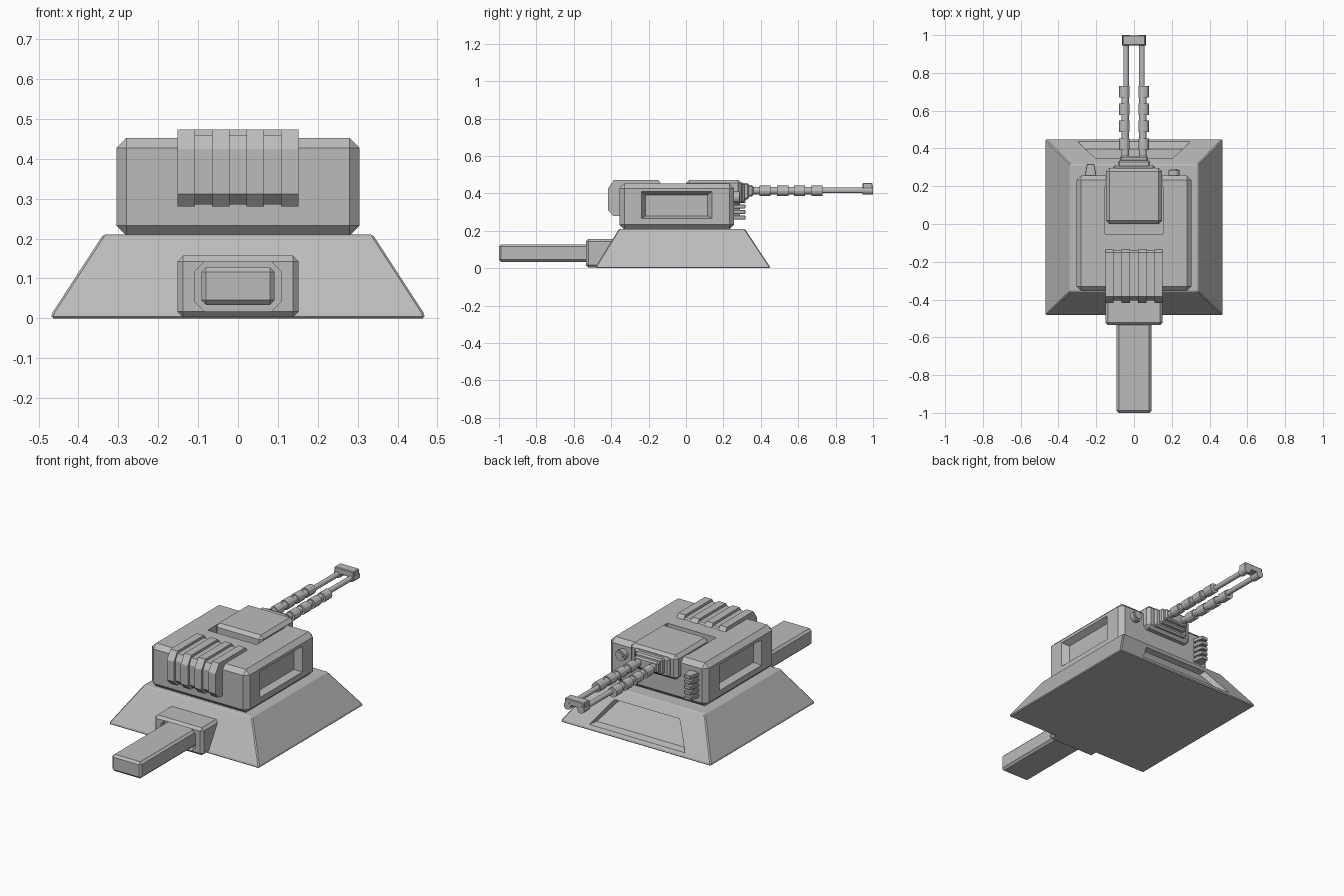
import bpy, bmesh, math
from mathutils import Matrix

if "Cube" in bpy.data.objects:
    bpy.data.objects.remove(bpy.data.objects["Cube"])

metal = bpy.data.materials.new("plain grey metal")
metal.diffuse_color = (0.5, 0.5, 0.5, 1)
metal.use_nodes = True
metal.node_tree.nodes["Principled BSDF"].inputs["Base Color"].default_value = metal.diffuse_color


def finish(name, bm):
    bmesh.ops.recalc_face_normals(bm, faces=bm.faces)
    me = bpy.data.meshes.new(name)
    bm.to_mesh(me)
    bm.free()
    me.materials.append(metal)
    ob = bpy.data.objects.new(name, me)
    bpy.context.scene.collection.objects.link(ob)
    return ob


def hull(name, pts, bevel=0.0):
    """Convex solid around points, with chamfered edges."""
    bm = bmesh.new()
    for p in pts:
        bm.verts.new(p)
    bmesh.ops.convex_hull(bm, input=bm.verts)
    bmesh.ops.dissolve_limit(bm, angle_limit=0.01, verts=bm.verts, edges=bm.edges)
    if bevel:
        bmesh.ops.bevel(bm, geom=bm.edges[:], offset=bevel, segments=1,
                        profile=0.5, affect='EDGES', clamp_overlap=True)
    return finish(name, bm)


def rect(x0, x1, y0, y1, z):
    return [(x, y, z) for x in (x0, x1) for y in (y0, y1)]


def box(name, x0, x1, y0, y1, z0, z1, bevel=0.0):
    return hull(name, rect(x0, x1, y0, y1, z0) + rect(x0, x1, y0, y1, z1), bevel)


def prism(name, profile, x0, x1):
    """Extrude a y-z profile along x."""
    bm = bmesh.new()
    f = bm.faces.new([bm.verts.new((x0, y, z)) for y, z in profile])
    new = bmesh.ops.extrude_face_region(bm, geom=[f])["geom"]
    bmesh.ops.translate(bm, vec=(x1 - x0, 0, 0),
                        verts=[v for v in new if isinstance(v, bmesh.types.BMVert)])
    return finish(name, bm)


def tube(name, x, z, r, y0, y1, sides=12):
    """Solid cylinder along y."""
    bm = bmesh.new()
    m = Matrix.Translation((x, (y0 + y1) / 2, z)) @ Matrix.Rotation(math.pi / 2, 4, 'X')
    bmesh.ops.create_cone(bm, cap_ends=True, segments=sides, radius1=r, radius2=r,
                          depth=y1 - y0, matrix=m)
    return finish(name, bm)


def cut(ob, *cutters):
    for c in cutters:
        mod = ob.modifiers.new("cut", 'BOOLEAN')
        mod.operation, mod.solver, mod.object = 'DIFFERENCE', 'EXACT', c
    bpy.context.view_layer.update()
    dg = bpy.context.evaluated_depsgraph_get()
    me = bpy.data.meshes.new_from_object(ob.evaluated_get(dg))
    ob.modifiers.clear()
    ob.data = me
    for c in cutters:
        bpy.data.objects.remove(c)


# Sloped base with a recessed trapezoid panel at the back
base = hull("base", rect(-.468, .468, -.482, .448, 0) + rect(-.468, .468, -.482, .448, .01)
            + rect(-.338, .338, -.358, .315, .21), 0.01)


def slope(z, out):
    return .448 - .665 * (z - .01) + out


panel = [(s * w, slope(z, o), z) for s in (-1, 1)
         for w, z, o in ((.31, .022, .02), (.21, .165, .02), (.28, .035, -.035), (.19, .15, -.035))]
cut(base, hull("panel_cutter", panel))

# Upper housing with side windows and a roof slot
body = box("housing", -.305, .305, -.355, .257, .208, .452, 0.025)
cutters = [box("slot_cutter", -.153, .153, -.052, .2, .41, .5)]
for s in (-1, 1):
    w = [(s * x, y, z) for x, y0, y1, z0, z1 in
         ((.307, -.24, .14, .264, .411), (.27, -.217, .116, .28, .392))
         for y in (y0, y1) for z in (z0, z1)]
    cutters.append(hull("window_cutter", w))
cut(body, *cutters)


# Ribbed cover folded over the front roof edge
def fold(d):
    return [(-.125, .44), (-.15, .473 - d), (-.385, .473 - d), (-.418 + d, .425),
            (-.418 + d, .312), (-.39 + d, .28 + d * .4), (-.34, .28 + d * .4), (-.34, .44)]


prism("rib_backing", fold(.014), -.145, .145)
for i in range(4):
    x = -.152 + i * .0867
    prism("rib", fold(0), x, x + .044)

# Front socket with an eight-sided recess, and the slab plugged into it
socket = box("socket", -.152, .152, -.535, -.38, .003, .157, 0.014)
octagon = [(sx * x, y, .08 + sz * z) for sx in (-1, 1) for sz in (-1, 1)
           for x, z in ((.108, .038), (.083, .063)) for y in (-.56, -.5)]
cut(socket, hull("socket_cutter", octagon))
box("slab", -.092, .092, -1.0, -.45, .034, .128, 0.012)

# Gun cradle
box("cradle", -.148, .148, .0, .297, .335, .473, 0.018)
box("cradle_plate", -.11, .11, .27, .312, .35, .458, 0.01)
box("barrel_mount", -.085, .085, .3, .337, .368, .455, 0.008)
box("barrel_collar", -.075, .075, .33, .36, .383, .445, 0.008)

# Twin barrels with ring sleeves
for s in (-1, 1):
    tube("barrel", s * .042, .416, .0145, .34, .985)
    tube("sleeve", s * .047, .415, .02, .34, .73)
    for y0 in (.393, .487, .577, .67):
        tube("sleeve_ring", s * .051, .414, .028, y0, y0 + .06)
    tube("muzzle", s * .042, .416, .022, .945, 1.0)
box("muzzle_bridge", -.06, .06, .945, .998, .42, .456, 0.004)

# Lamp on the right of the rear wall
tube("lamp_rim", .212, .38, .03, .24, .285, 16)
tube("lamp_lens", .212, .38, .02, .25, .29, 16)

# Stack of cooling fins on the left of the rear wall
box("fin_core", -.25, -.21, .25, .29, .262, .4)
for i in range(5):
    z = .26 + i * .03
    hull("fin", [(x, y, zz) for zz in (z, z + .021)
                 for x, y in ((-.262, .25), (-.198, .25), (-.25, .318), (-.21, .318))], 0.003)
